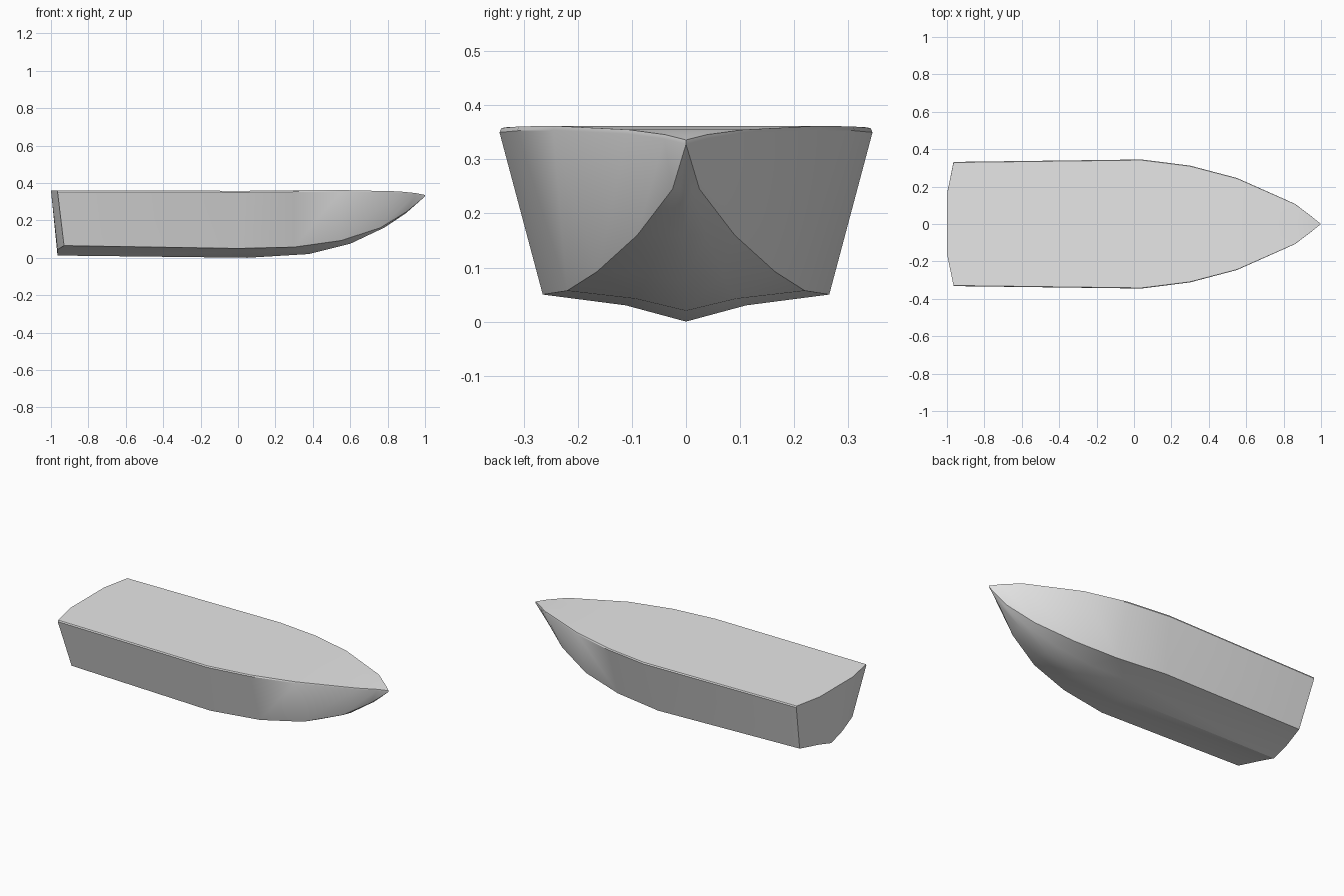
import bpy
import bmesh
import math
from mathutils import Vector

cube = bpy.data.objects.get("Cube")
if cube:
    bpy.data.objects.remove(cube, do_unlink=True)

GREY = (0.8, 0.8, 0.8, 1)
grey = bpy.data.materials.new("hull_grey")
grey.use_nodes = True
grey.diffuse_color = GREY
grey.node_tree.nodes["Principled BSDF"].inputs["Base Color"].default_value = GREY

# Half stations from stern to bow: keel (x, z), chine (x, y, z), sheer (x, y, z)
stations = [
    ((-.965, .012), (-.93, .25, .065), (-.965, .332, .352)),
    ((.05, .0), (.0, .265, .05), (.04, .345, .35)),
    ((.38, .02), (.3, .22, .057), (.3, .312, .353)),
    ((.6, .075), (.55, .165, .092), (.55, .246, .354)),
    ((.78, .16), (.76, .09, .16), (.86, .108, .347)),
    ((.9, .24), (.9, .025, .245), (.95, .04, .338)),
    ((1, .328), (1, 0, .328), (1, 0, .328)),
]

bm = bmesh.new()


def station_ring(keel, chine, sheer):
    """Half section: keel, bottom knuckle, chine, sheer, deck edge, deck centre."""
    k, c, s = Vector((keel[0], 0, keel[1])), Vector(chine), Vector(sheer)
    knuckle = k.lerp(c, 0.42)
    knuckle.x = k.x
    knuckle.z = k.z + 0.6 * (c.z - k.z)
    edge = Vector((s.x, s.y * 0.99, s.z + 0.008))
    centre = Vector((s.x, 0, edge.z))
    return [bm.verts.new(p) for p in (k, knuckle, c, s, edge, centre)]


rings = [station_ring(*row) for row in stations]
for a, b in zip(rings, rings[1:]):
    for i in range(5):
        bm.faces.new((a[i], b[i], b[i + 1], a[i + 1]))

# Folded transom with a raked centre panel
stern = rings[0]
stern[5].co.x = -1
inner = bm.verts.new((-1, .16, .36))
bm.faces.new((stern[0], stern[1], inner, stern[5]))
bm.faces.new((stern[1], stern[2], stern[3], stern[4], inner))
bm.faces.new((stern[5], inner, stern[4]))

# Other half, joined along the centreline
bmesh.ops.remove_doubles(bm, verts=bm.verts[:], dist=0.0005)
copy = bmesh.ops.duplicate(bm, geom=bm.verts[:] + bm.edges[:] + bm.faces[:])
for v in copy["geom"]:
    if isinstance(v, bmesh.types.BMVert):
        v.co.y = -v.co.y
bmesh.ops.remove_doubles(bm, verts=bm.verts[:], dist=0.0005)
bmesh.ops.recalc_face_normals(bm, faces=bm.faces[:])

mesh = bpy.data.meshes.new("boat_hull")
bm.to_mesh(mesh)
bm.free()
mesh.materials.append(grey)
hull = bpy.data.objects.new("boat_hull", mesh)
bpy.context.collection.objects.link(hull)

# Smooth sides with crisp chine, sheer and transom edges
bpy.ops.object.select_all(action='DESELECT')
hull.select_set(True)
bpy.context.view_layer.objects.active = hull
bpy.ops.object.shade_smooth_by_angle(angle=math.radians(30))
